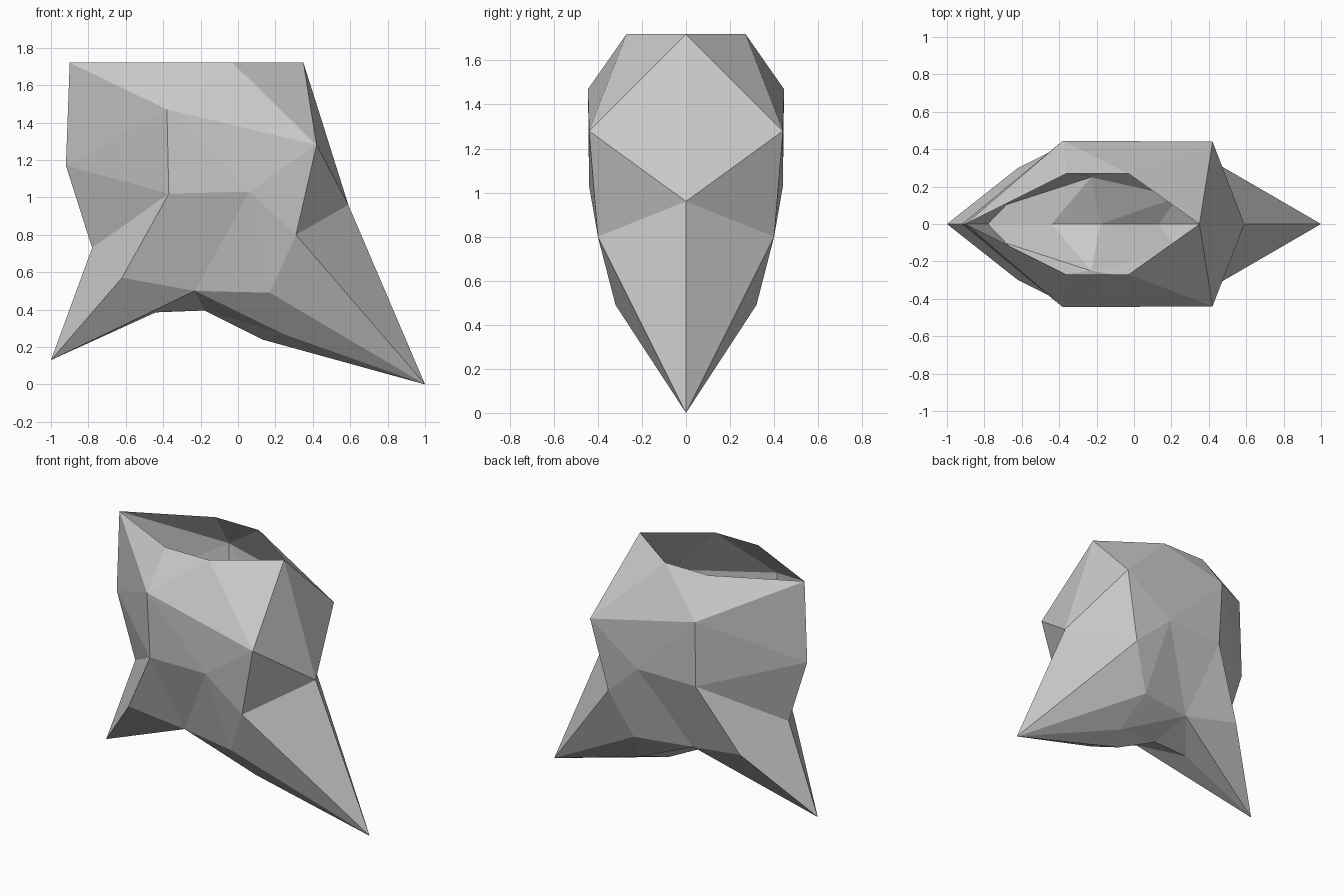
import bpy
import bmesh

cube = bpy.data.objects.get("Cube")
if cube:
    bpy.data.objects.remove(cube, do_unlink=True)

# One flat grey for the whole shell
grey = bpy.data.materials.new("plain_grey")
grey.use_nodes = True
colour = (0.6, 0.6, 0.6, 1)
grey.diffuse_color = colour
grey.node_tree.nodes["Principled BSDF"].inputs["Base Color"].default_value = colour

# Centre outline as (x, z), running from the back of the rim round underneath
outline = {
    "rim_back": (-.9, 1.72), "nape": (-.92, 1.17), "waist": (-.78, .73),
    "tail_tip": (-1, .13), "belly_back": (-.44, .385), "belly": (-.18, .395),
    "belly_front": (.13, .24), "nose_tip": (1, 0), "brow": (.59, .96),
    "rim_front": (.35, 1.72),
}

# Corners on each flank as (x, half width, z)
flank = {
    "rim_a": (-.36, .27, 1.72), "rim_b": (-.03, .27, 1.72),
    "shoulder": (-.38, .445, 1.47), "temple": (.42, .44, 1.28),
    "side_a": (-.37, .425, 1.02), "side_b": (.06, .44, 1.03),
    "cheek": (.31, .4, .8), "hip": (-.62, .3, .57),
    "low_a": (-.23, .25, .5), "low_b": (.17, .32, .49),
    "keel": (.24, .145, .27),
}

# Facets of one flank, grouped from the rim down to the underside
upper = [
    "rim_back rim_a shoulder", "rim_a rim_b shoulder",
    "shoulder rim_b temple", "rim_b rim_front temple",
    "rim_front brow temple",
]
middle = [
    "rim_back shoulder nape", "nape shoulder side_a", "nape side_a waist",
    "waist side_a hip", "shoulder temple side_b", "shoulder side_b side_a",
    "side_b temple cheek", "temple brow cheek",
]
lower = [
    "waist hip tail_tip", "hip side_a low_a", "side_a side_b low_a",
    "side_b low_b low_a", "side_b cheek low_b", "cheek brow nose_tip",
    "cheek nose_tip low_b",
]
underside = [
    "tail_tip hip low_a", "tail_tip low_a belly_back",
    "belly_back low_a belly", "low_a keel belly", "low_a low_b keel",
    "low_b nose_tip keel", "belly keel belly_front",
    "belly_front keel nose_tip",
]


def build_shell(name):
    """Join both flanks along the centre outline into one open shell."""
    bm = bmesh.new()
    centre = {k: bm.verts.new((x, 0, z)) for k, (x, z) in outline.items()}
    for side in (-1, 1):
        corners = dict(centre)
        for key, (x, y, z) in flank.items():
            corners[key] = bm.verts.new((x, side * y, z))
        for facet in upper + middle + lower + underside:
            bm.faces.new([corners[key] for key in facet.split()])
    bmesh.ops.recalc_face_normals(bm, faces=bm.faces)
    # Turn the skin outward: the belly must face down
    belly_faces = centre["belly"].link_faces
    if sum(f.normal.z for f in belly_faces) > 0:
        bmesh.ops.reverse_faces(bm, faces=bm.faces)
    mesh = bpy.data.meshes.new(name)
    bm.to_mesh(mesh)
    bm.free()
    mesh.materials.append(grey)
    obj = bpy.data.objects.new(name, mesh)
    bpy.context.collection.objects.link(obj)
    return obj


# Faceted hollow shell, open at the top
build_shell("hollow_shell")
